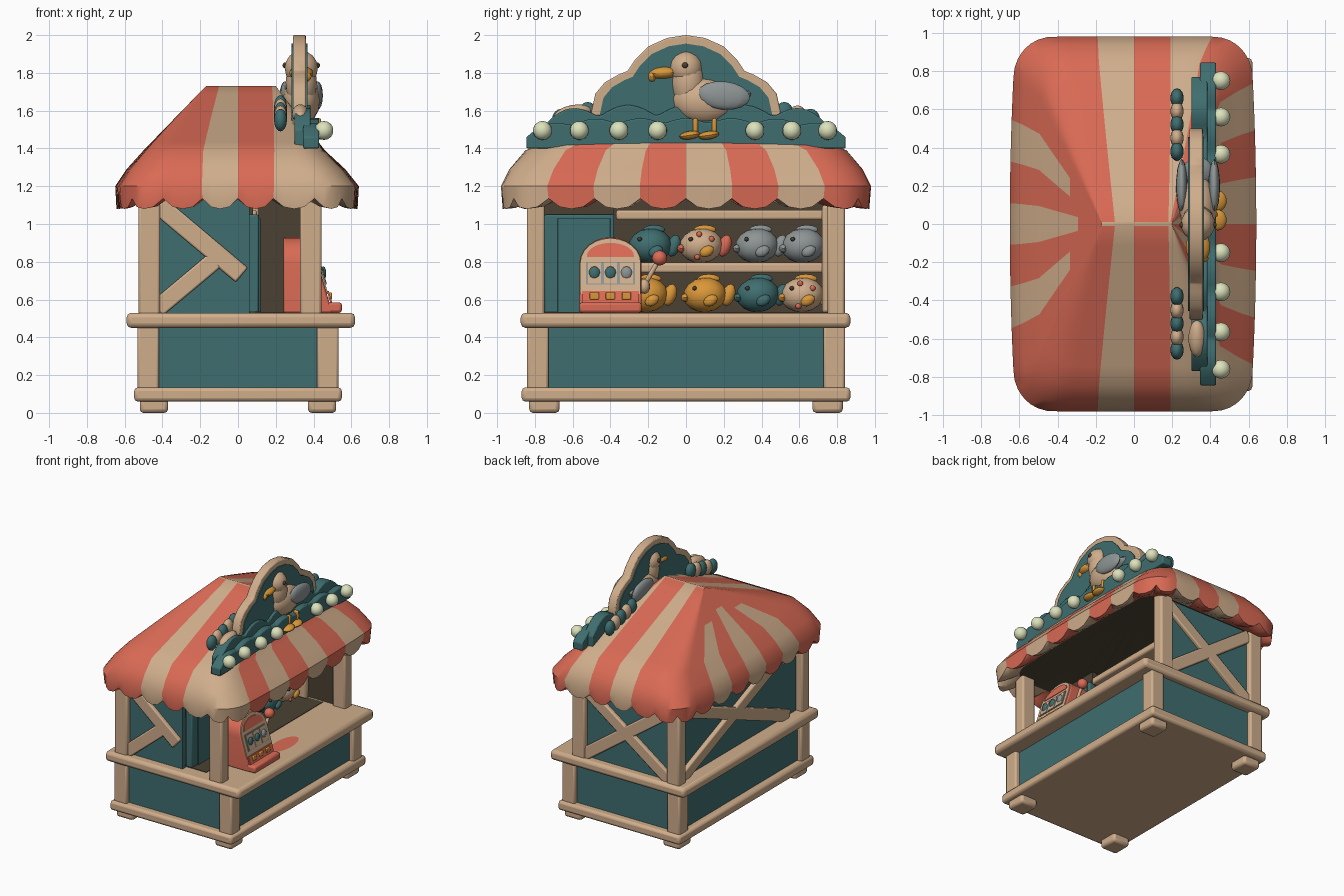
import bpy, bmesh, math
from mathutils import Vector

if "Cube" in bpy.data.objects:
    bpy.data.objects.remove(bpy.data.objects["Cube"])

def colour(name, r, g, b):
    m = bpy.data.materials.new(name)
    m.use_nodes = True
    m.diffuse_color = (r, g, b, 1)
    m.node_tree.nodes["Principled BSDF"].inputs["Base Color"].default_value = (r, g, b, 1)
    return m

TAN = colour("tan wood", .63, .42, .26)
TEAL = colour("teal paint", .05, .155, .16)
CORAL = colour("coral", .7, .145, .09)
ORANGE = colour("orange", .7, .31, .04)
GREY = colour("grey", .27, .3, .3)
BULB = colour("pale bulb", .72, .76, .5)
DARK = colour("dark brown", .07, .053, .032)

def finish(name, bm, mats, bevel=0):
    bmesh.ops.recalc_face_normals(bm, faces=bm.faces)
    me = bpy.data.meshes.new(name)
    bm.to_mesh(me)
    bm.free()
    for m in mats:
        me.materials.append(m)
    ob = bpy.data.objects.new(name, me)
    bpy.context.collection.objects.link(ob)
    if bevel:
        b = ob.modifiers.new("soft edges", 'BEVEL')
        b.width, b.segments = bevel, 2
    bpy.context.view_layer.objects.active = ob
    ob.select_set(True)
    bpy.ops.object.shade_smooth_by_angle(angle=math.radians(40))
    ob.select_set(False)

def box(name, x, y, z, mat, bevel=.014):
    bm = bmesh.new()
    bmesh.ops.create_cube(bm, size=1)
    for v in bm.verts:
        v.co = [(r[0] + r[1]) / 2 + c * (r[1] - r[0]) for r, c in zip((x, y, z), v.co)]
    finish(name, bm, [mat], bevel)

def beam(name, a, b, width, depth, mat):
    # bar from a to b, depth measured along the world axis it does not span
    a, b = Vector(a), Vector(b)
    d = (b - a).normalized()
    n = Vector((1, 0, 0)) if abs(d.x) < .01 else Vector((0, 1, 0))
    s = d.cross(n) * width
    bm = bmesh.new()
    bmesh.ops.create_cube(bm, size=1)
    for v in bm.verts:
        c = v.co.copy()
        v.co = (a + b) / 2 + d * (c.x * (b - a).length) + s * c.y + n * (c.z * depth)
    finish(name, bm, [mat], .01)

def ball(name, c, r, mat, tilt=0, seg=14):
    bm = bmesh.new()
    bmesh.ops.create_uvsphere(bm, u_segments=seg, v_segments=seg // 2 + 1, radius=1)
    for v in bm.verts:
        x, y, z = (p * q for p, q in zip(v.co, r))
        v.co = (c[0] + x, c[1] + y * math.cos(tilt) - z * math.sin(tilt),
                c[2] + y * math.sin(tilt) + z * math.cos(tilt))
    finish(name, bm, [mat])

def slab(name, pts, x0, x1, mat, bevel=0, lean=0):
    # y-z outline extruded along x, the front optionally leaning back
    bm = bmesh.new()
    f = bm.faces.new([bm.verts.new((x0, y, z)) for y, z in pts])
    new = bmesh.ops.extrude_face_region(bm, geom=[f])["geom"]
    for v in new:
        if isinstance(v, bmesh.types.BMVert):
            v.co.x = x1
    for v in bm.verts:
        if v.co.x > .3:
            v.co.x += lean * (.93 - v.co.z)
    finish(name, bm, [mat], bevel)

# Frame: feet, rails, posts, counter
for sx in (-1, 1):
    for sy in (-1, 1):
        x, y = sx * .445, sy * .75
        box("foot", (x - .075, x + .075), (y - .08, y + .08), (0, .08), TAN, .02)
        box("lower_post", (sx * .475 - .058, sx * .475 + .058), (sy * .785 - .058, sy * .785 + .058), (.1, .47), TAN)
        ux = -.47 if sx < 0 else .385
        box("upper_post", (ux - .058, ux + .058), (sy * .795 - .047, sy * .795 + .047), (.5, 1.16), TAN)
box("base_rail", (-.55, .55), (-.87, .87), (.06, .135), TAN, .02)
box("lower_panels", (-.495, .495), (-.81, .81), (.1, .48), TEAL)
box("counter", (-.59, .62), (-.875, .87), (.45, .53), TAN, .025)
box("inner_floor", (-.42, .24), (-.75, .75), (.52, .534), DARK, 0)
bm = bmesh.new()
bmesh.ops.create_circle(bm, cap_ends=True, segments=20, radius=1)
for v in bm.verts:
    v.co = (.43 + v.co.x * .07, -.02 + v.co.y * .16, .534)
finish("counter_patch", bm, [CORAL])

# Upper walls, teal outside and dark inside
box("back_wall", (-.47, -.44), (-.78, .78), (.5, 1.15), TEAL, 0)
box("back_wall_lining", (-.44, -.43), (-.38, .78), (.5, 1.15), DARK, 0)
box("side_wall", (-.44, .36), (.78, .8), (.5, 1.15), TEAL, 0)
box("side_wall_lining", (-.43, .36), (.77, .78), (.5, 1.15), DARK, 0)
box("half_wall", (-.44, .06), (-.8, -.76), (.5, 1.15), TEAL, 0)
box("inner_door", (.05, .11), (-.75, -.38), (.53, 1.05), TEAL, .01)
box("inner_door_trim", (.11, .118), (-.68, -.4), (.53, 1.03), TEAL, .002)
box("door_lintel", (.04, .08), (-.75, -.38), (1.05, 1.14), DARK, 0)

# Diagonal braces
for a, b in (((-.42, .54), (.36, 1.1)), ((-.42, 1.1), (.36, .54))):
    beam("side_brace", (a[0], .805, a[1]), (b[0], .805, b[1]), .095, .05, TAN)
for a, b in (((-.62, .54), (.76, 1.1)), ((-.62, 1.1), (.76, .54))):
    beam("back_brace", (-.48, a[0], a[1]), (-.48, b[0], b[1]), .095, .05, TAN)
beam("half_brace_upper", (-.42, -.805, 1.1), (.02, -.805, .73), .1, .05, TAN)
beam("half_brace_lower", (-.43, -.805, .55), (-.12, -.805, .81), .095, .05, TAN)

# Prize shelves
box("shelf_back", (-.17, -.14), (-.38, .76), (.5, 1.15), DARK, 0)
for z in (.74, 1.02):
    box("shelf", (-.15, .1), (-.37, .73), (z, z + .055), TAN)
box("shelf_end", (-.15, .11), (.72, .76), (.53, 1.1), TAN)

def fish(y, z, body, fin, tail):
    ball("fish_body", (-.02, y, z), (.1, .115, .092), body, .1)
    ball("fish_tail", (-.02, y + .125, z), (.03, .035, .06), tail, -.3, 10)
    ball("fish_top_fin", (-.02, y + .02, z + .085), (.02, .06, .025), fin, 0, 10)
    ball("fish_side_fin", (.075, y + .03, z - .03), (.02, .04, .028), fin, .5, 10)
    ball("fish_mouth", (.01, y - .105, z - .015), (.035, .022, .022), tail, 0, 10)
    ball("fish_eye", (.066, y - .055, z + .035), (.012, .012, .012), DARK, 0, 8)
    if body == TAN:
        for dy, dz in ((-.01, .06), (.055, .035), (-.02, -.06)):
            ball("fish_spot", (.055, y + dy, z + dz), (.015, .016, .016), CORAL, 0, 8)

for y, b, f, t in ((-.19, TEAL, TEAL, TEAL), (.08, TAN, ORANGE, CORAL), (.375, GREY, GREY, GREY), (.62, GREY, GREY, GREY)):
    fish(y, .885, b, f, t)
for y, b, f, t in ((-.21, ORANGE, ORANGE, ORANGE), (.1, ORANGE, ORANGE, ORANGE), (.38, TEAL, TEAL, TEAL), (.615, TAN, ORANGE, ORANGE)):
    fish(y, .625, b, f, t)

# Slot machine on the counter
MY = -.4
def arch(w, z0, z1, rise):
    top = [(MY + w * math.cos(a), z1 - rise + rise * math.sin(a))
           for a in (math.pi * i / 12 for i in range(13))]
    return [(MY - w, z0), (MY + w, z0)] + top

def rect(y, z, w, h):
    return [(y - w, z - h), (y + w, z - h), (y + w, z + h), (y - w, z + h)]

L = .3
slab("machine_body", arch(.165, .53, .93, .14), .24, .38, CORAL, .01, L)
slab("machine_face", arch(.16, .63, .925, .13), .38, .388, TAN, 0, L)
slab("machine_crown", arch(.125, .825, .9, .07), .388, .393, CORAL, 0, L)
slab("machine_window", rect(MY, .74, .13, .06), .388, .394, GREY, 0, L)
slab("machine_buttons_strip", rect(MY, .615, .15, .03), .385, .395, CORAL, 0, L)
for i in (-1, 0, 1):
    y = MY + i * .085
    slab("reel_gap", rect(y, .74, .035, .055), .394, .397, TAN, 0, L)
    ball("reel_fish", (.452, y, .74), (.016, .03, .036), TEAL if i < 1 else GREY, 0, 10)
    box("button", (.48, .497), (y - .025, y + .025), (.6, .638), ORANGE, .005)
box("machine_tray", (.4, .55), (MY - .165, MY + .165), (.53, .585), CORAL)
beam("lever_arm", (.38, -.23, .66), (.38, -.15, .8), .025, .025, TAN)
ball("lever_hub", (.38, -.22, .67), (.035, .03, .04), TAN)
ball("lever_knob", (.38, -.14, .82), (.04, .04, .04), CORAL)

# Striped awning roof with scalloped hem
EAVE = [-.65, -.42, -.2, 0, .2, .43, .64]
SHOULDER = [-.5, -.36, -.19, 0, .2, .36, .46]
RIDGE = [-.17, -.14, -.1, 0, .18, .19, .2]
SEG = 4
COUNT = (8, 6, 9, 6)      # scallops on the +x, +y, -x and -y sides
CORAL_SIDE = (1, 1, 0, 1, 0, 1)

def mix(a, b, t):
    return [p + (q - p) * t for p, q in zip(a, b)]

def ring(xs, h, r, z, drop=0, shrink=1):
    out = []
    cx, hx = (xs[0] + xs[-1]) / 2, (xs[-1] - xs[0]) / 2
    for side, n in enumerate(COUNT):
        for k in range(n * SEG):
            f, i, u = k / (n * SEG), k // SEG, k % SEG / SEG
            if side % 2 == 0:
                x, y = (xs[-1], h * (2 * f - 1)) if side == 0 else (xs[0], h * (1 - 2 * f))
            else:
                row = xs[::-1] if side == 1 else xs
                x, y = row[i] + (row[i + 1] - row[i]) * u, h if side == 1 else -h
            dx, dy = abs(x - cx) - hx + r, abs(y) - h + r
            if r > 0 and dx > 0 and dy > 0:
                s = r / math.hypot(dx, dy)
                x = cx + math.copysign(hx - r + dx * s, x - cx)
                y = math.copysign(h - r + dy * s, y)
            x = cx + (x - cx) * (1 - .05 * y * y)
            out.append((x * shrink, y * shrink, z - drop * math.sin(math.pi * u) ** .6))
    return out

rings = [ring(EAVE, .98, .2, 1.14, 0, .83), ring(EAVE, .98, .2, 1.13, .045, .94),
         ring(EAVE, .98, .2, 1.135, .055, .99), ring(EAVE, .98, .2, 1.2),
         ring(mix(EAVE, SHOULDER, .4), .935, .19, 1.29)]
STEPS = 8
for s in range(STEPS + 1):
    t = s / STEPS
    rings.append(ring(mix(SHOULDER, RIDGE, t), .84 * (1 - t) + .01, .16 * (1 - t), 1.39 + .34 * t))
bm = bmesh.new()
vs = [[bm.verts.new(p) for p in r] for r in rings]
cells = [(s, i) for s, n in enumerate(COUNT) for i in range(n) for _ in range(SEG)]
for j in range(len(vs) - 1):
    for k, (side, i) in enumerate(cells):
        m = (k + 1) % len(cells)
        f = bm.faces.new((vs[j][k], vs[j][m], vs[j + 1][m], vs[j + 1][k]))
        if side == 0:
            red = i % 2
        elif side == 2:
            red = i not in (2, 4, 6) or j > (9 if i == 4 else 8)
        else:
            red = CORAL_SIDE[5 - i] if side == 1 else CORAL_SIDE[i] and i < 5
        f.material_index = int(bool(red))
bm.faces.new(vs[0]).material_index = 2
bm.faces.new(vs[-1]).material_index = 0
finish("awning_roof", bm, [TAN, CORAL, DARK])

# Sign: lobed board with rim, and wave boards in front
half = [(.49, 1.4), (.5, 1.6), (.48, 1.69), (.43, 1.75), (.36, 1.79), (.31, 1.81), (.27, 1.87),
        (.2, 1.94), (.1, 1.985)]
lobes = half + [(0, 2)] + [(-y, z) for y, z in reversed(half)]
slab("sign_rim", lobes, .29, .36, TAN, .008)
slab("sign_face", [(y * .91, 1.4 + (z - 1.4) * .925) for y, z in lobes], .283, .367, TEAL)

def wave(w, base, amp, n):
    ys = [w - 2 * w * i / 48 for i in range(49)]
    return [(-w, 1.4), (w, 1.4)] + [
        (y, base + amp * abs(math.sin(n * math.pi * (y / w + 1) / 2)) - .07 * (y / w) ** 6) for y in ys]

slab("front_wave", wave(.845, 1.53, .03, 7), .345, .43, TEAL, .008)
slab("rear_wave", wave(.77, 1.57, .06, 5), .3, .385, TEAL, .008)
for s in (-1, 1):
    for i in range(5):
        ball("swirl", (.225, s * (.66 - .07 * i), 1.55 + .018 * i), (.035, .05, .06), (TEAL, TAN)[i % 2])
ball("swirl_curl", (.33, -.6, 1.585), (.045, .1, .045), TAN, .2)
for y in (-.76, -.565, -.355, -.15, .365, .56, .75):
    ball("bulb", (.455, y, 1.495), (.05, .05, .05), BULB, 0, 16)

# Seagull standing through the sign
GX = .335
ball("gull_body", (GX, .09, 1.65), (.1, .17, .125), TAN, -.1)
ball("gull_neck", (GX, .01, 1.75), (.085, .09, .14), TAN)
ball("gull_head", (GX, 0, 1.825), (.09, .09, .092), TAN)
ball("gull_tail", (GX, .27, 1.67), (.08, .085, .035), GREY, .3)
ball("gull_beak", (GX, -.12, 1.8), (.065, .085, .036), ORANGE, .06)
ball("gull_beak_tip", (GX, -.18, 1.78), (.055, .025, .034), ORANGE)
for s in (-1, 1):
    ball("gull_wing", (GX + s * .085, .2, 1.68), (.03, .14, .075), GREY, -.1)
    ball("gull_eye", (GX + s * .085, -.005, 1.84), (.014, .016, .016), DARK, 0, 8)
for y in (.05, .15):
    beam("gull_leg", (.42, y, 1.47), (.42, y, 1.56), .025, .04, ORANGE)
    ball("gull_foot", (.44, y - .03, 1.47), (.045, .055, .022), ORANGE, .15)
